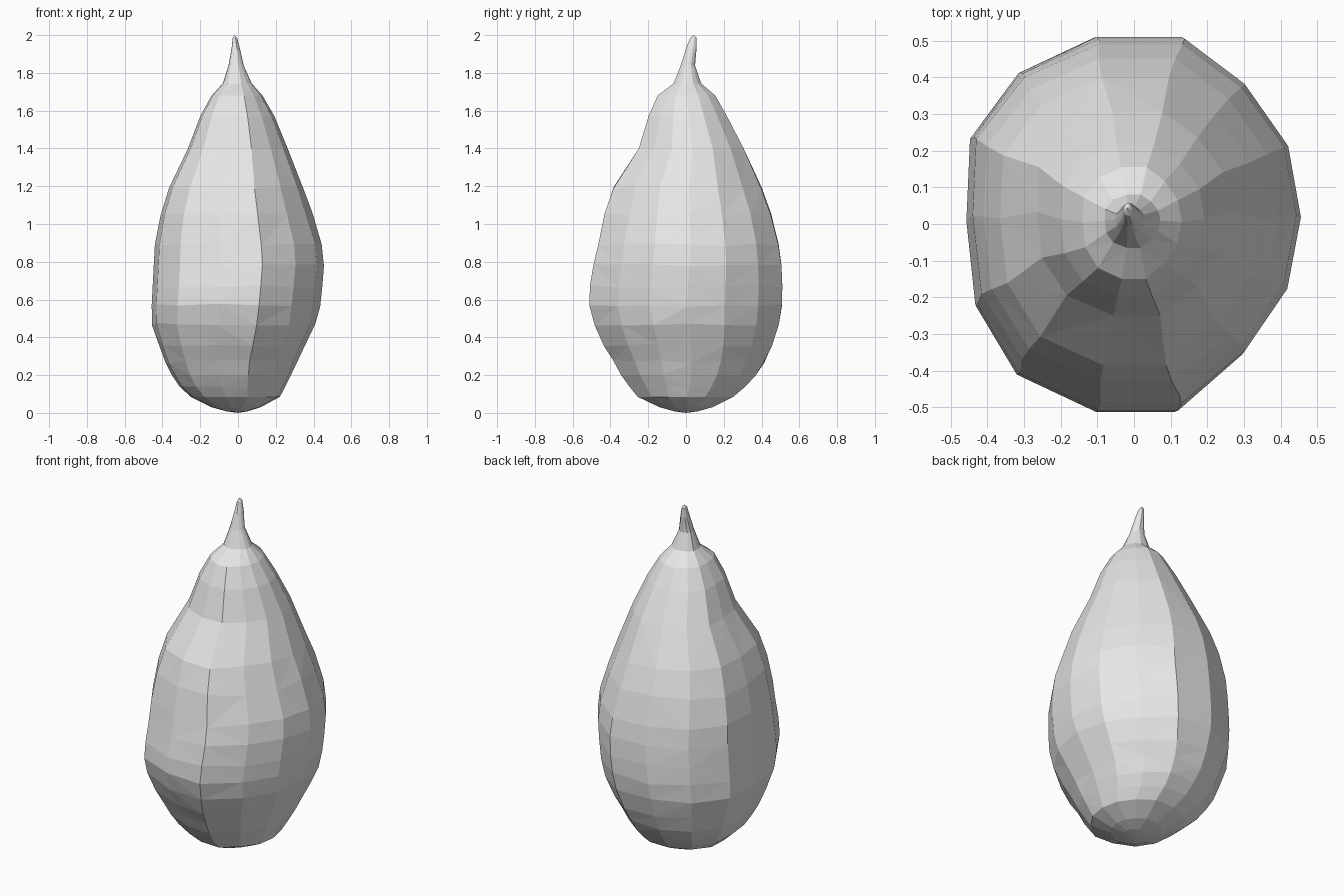
import bpy, bmesh, random

random.seed(4)

# Normalised 14-sided cross-section, read from the top outline
SECTION = [(-.10, .512), (-.31, .415), (-.445, .235), (-.455, .01), (-.43, -.22),
           (-.315, -.41), (-.095, -.512), (.125, -.512), (.30, -.36), (.415, -.19),
           (.455, .01), (.42, .21), (.30, .385), (.135, .512)]
SECTION = [(x / .455, y / .512) for x, y in SECTION]

# Height, left/right and front/back extents, extra fullness at the front right
RINGS = [
    (.008, -.06, .05, -.06, .06, 0),
    (.03, -.14, .12, -.14, .14, 0),
    (.085, -.25, .222, -.25, .25, .08),
    (.14, -.31, .25, -.29, .315, .12),
    (.20, -.35, .28, -.33, .37, .14),
    (.27, -.385, .31, -.37, .415, .14),
    (.36, -.42, .355, -.42, .455, .12),
    (.47, -.455, .41, -.475, .492, .06),
    (.57, -.457, .435, -.512, .508, 0),
    (.67, -.452, .447, -.508, .51, 0),
    (.78, -.446, .455, -.487, .505, .02),
    (.89, -.44, .443, -.462, .49, .03),
    (1.05, -.41, .395, -.428, .45, .02),
    (1.19, -.365, .345, -.385, .40, 0),
    (1.40, -.265, .263, -.25, .305, 0),
    (1.57, -.20, .193, -.198, .217, 0),
    (1.68, -.14, .13, -.15, .155, 0),
    (1.745, -.08, .072, -.065, .08, 0),
    (1.84, -.05, .03, -.028, .048, 0),
    (1.93, -.034, .01, 0, .056, 0),
    (1.985, -.028, -.005, .022, .056, 0),
]

bm = bmesh.new()
loops = []
for z, x0, x1, y0, y1, full in RINGS:
    rough = .008 if .25 < z < 1.3 else 0      # slightly uneven rows on the body
    loop = []
    for sx, sy in SECTION:
        k = 1 + full * max(0, -sx * sy) * (sx > 0)
        loop.append(bm.verts.new(((x0 + x1) / 2 + k * sx * (x1 - x0) / 2,
                                  (y0 + y1) / 2 + k * sy * (y1 - y0) / 2,
                                  z + random.uniform(-rough, rough))))
    loops.append(loop)

# Skin between rows, then close the base and the bent tip
n = len(SECTION)
for a, b in zip(loops, loops[1:]):
    for i in range(n):
        j = (i + 1) % n
        bm.faces.new((a[i], a[j], b[j], b[i]))
base = bm.verts.new((0, 0, 0))
tip = bm.verts.new((-.018, .042, 2))
for i in range(n):
    j = (i + 1) % n
    bm.faces.new((base, loops[0][j], loops[0][i]))
    bm.faces.new((tip, loops[-1][i], loops[-1][j]))
bmesh.ops.triangulate(bm, faces=bm.faces[:])
bmesh.ops.recalc_face_normals(bm, faces=bm.faces[:])

mesh = bpy.data.meshes.new("gourd_body")
bm.to_mesh(mesh)
bm.free()
obj = bpy.data.objects.new("gourd_body", mesh)
bpy.context.collection.objects.link(obj)

# Single plain colour
mat = bpy.data.materials.new("light grey")
mat.diffuse_color = (.8, .8, .8, 1)
mesh.materials.append(mat)
